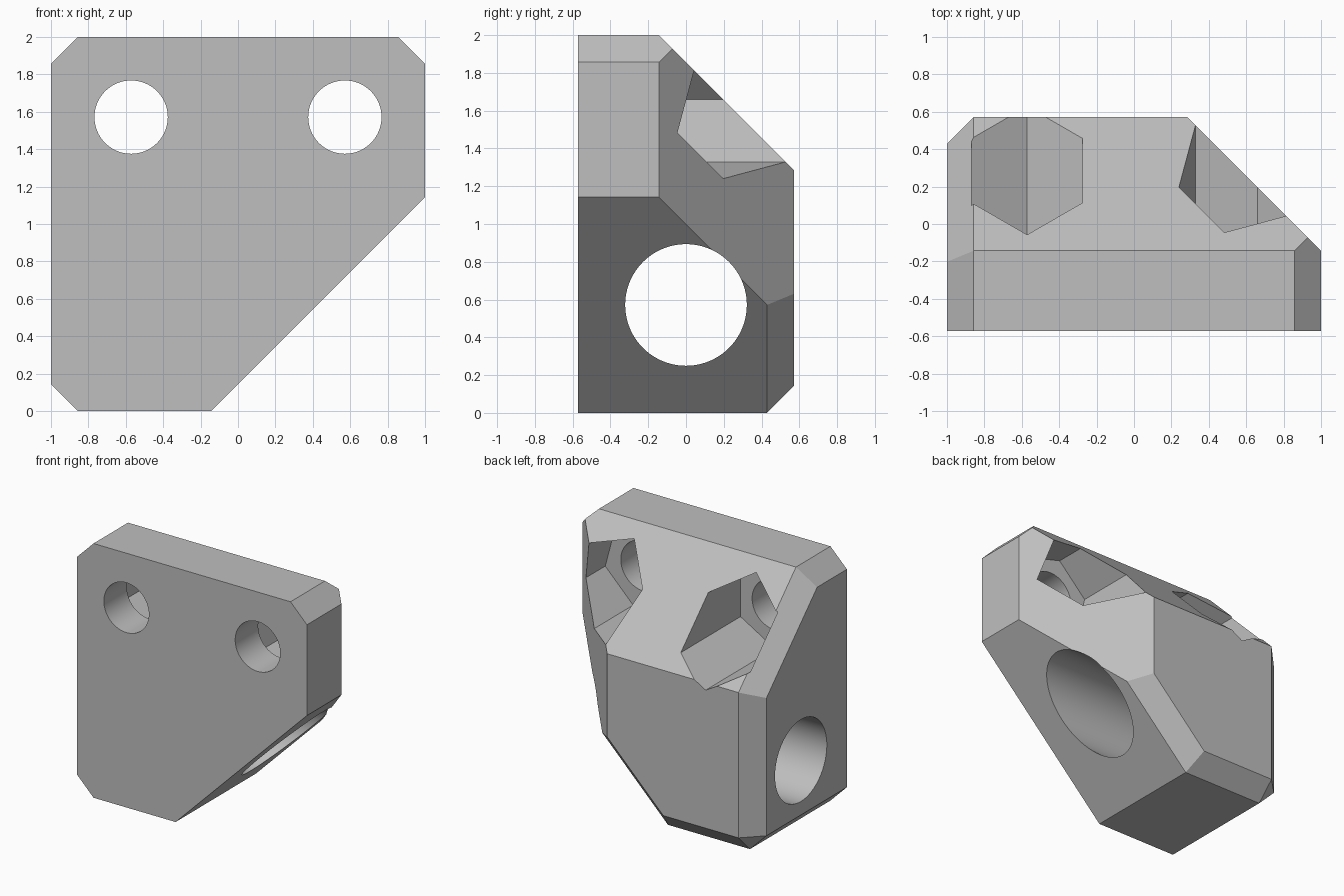
import bpy, bmesh, math
from mathutils import Vector

if "Cube" in bpy.data.objects:
    bpy.data.objects.remove(bpy.data.objects["Cube"])

U = 1 / 7            # chamfer size, the base module
R2 = math.sqrt(2)

grey = bpy.data.materials.new("plain grey")
grey.diffuse_color = (0.52, 0.52, 0.52, 1)
grey.use_nodes = True
grey.node_tree.nodes["Principled BSDF"].inputs["Base Color"].default_value = grey.diffuse_color


def make_object(name, bm):
    bmesh.ops.recalc_face_normals(bm, faces=bm.faces[:])
    mesh = bpy.data.meshes.new(name)
    bm.to_mesh(mesh)
    bm.free()
    mesh.materials.append(grey)
    obj = bpy.data.objects.new(name, mesh)
    bpy.context.collection.objects.link(obj)
    return obj


def slice_off(bm, normal, dist):
    """Remove everything where normal . p > dist and cap the cut."""
    n = Vector(normal)
    res = bmesh.ops.bisect_plane(
        bm, geom=bm.verts[:] + bm.edges[:] + bm.faces[:], dist=1e-5,
        plane_co=n * (dist / n.length_squared), plane_no=n, clear_outer=True)
    edges = [e for e in res["geom_cut"] if isinstance(e, bmesh.types.BMEdge)]
    bmesh.ops.contextual_create(bm, geom=edges)


# Bracket block: a box with bevelled planes sliced away
bm = bmesh.new()
bmesh.ops.create_cube(bm, size=1)
for v in bm.verts:
    v.co = (v.co.x * 2, v.co.y * 8 * U, v.co.z * 2 + 1)
for normal, dist in [
    ((1, 0, -1), -U),                          # large sloped underside
    ((0, 1, 1), 13 * U),                       # sloped top back
    ((1, 1, 0), 6 * U),                        # sloped right back
    ((1, 0, 1), 20 * U),                       # top right corner
    ((-1, 0, 1), 20 * U),                      # top left corner
    ((-1, 0, -1), 6 * U),                      # bottom left corner
    ((-1, 1, 0), 10 * U),                      # left back edge
    ((0, 1, -1), 3 * U),                       # bottom back edge
    ((-1, 1, -1), 9 * U),                      # bottom left back corner
    ((1 / R2, 1, -1 / R2), 3 * U - U / R2),    # underside back edge
    ((-1, 1 / R2, 1 / R2), 6 * U + 13 * U / R2),  # left edge of sloped top
]:
    slice_off(bm, normal, dist)
block = make_object("bracket_block", bm)


def cut_prism(name, axis, centre, radius, start, end, sides, turn=0):
    """Cut a prism running along x or y from the block."""
    bm = bmesh.new()
    rings = []
    for t in (start, end):
        ring = []
        for i in range(sides):
            a = turn + math.tau * i / sides
            p, z = centre[0] + radius * math.cos(a), centre[1] + radius * math.sin(a)
            ring.append(bm.verts.new((p, t, z) if axis == "y" else (t, p, z)))
        rings.append(ring)
        bm.faces.new(ring)
    for i in range(sides):
        j = (i + 1) % sides
        bm.faces.new((rings[0][i], rings[0][j], rings[1][j], rings[1][i]))
    cutter = make_object(name, bm)
    cutter.hide_render = True
    mod = block.modifiers.new(name, "BOOLEAN")
    mod.operation, mod.solver, mod.object = "DIFFERENCE", "EXACT", cutter
    bpy.context.view_layer.objects.active = block
    bpy.ops.object.modifier_apply(modifier=mod.name)
    bpy.data.objects.remove(cutter)


# Large cross bore, then two screw holes with hexagonal nut pockets
cut_prism("cross_bore", "x", (0, 4 * U), 0.322, -1.5, 1.5, 96)
for x, turn in ((-4 * U, 30), (4 * U, 45)):
    cut_prism("screw_hole", "y", (x, 11 * U), 0.196, -1, 1, 64)
    cut_prism("nut_pocket", "y", (x, 11 * U), 0.343, -2 * U, 1, 6, math.radians(turn))

block.select_set(True)
bpy.context.view_layer.objects.active = block
bpy.ops.object.shade_smooth_by_angle(angle=math.radians(20))
